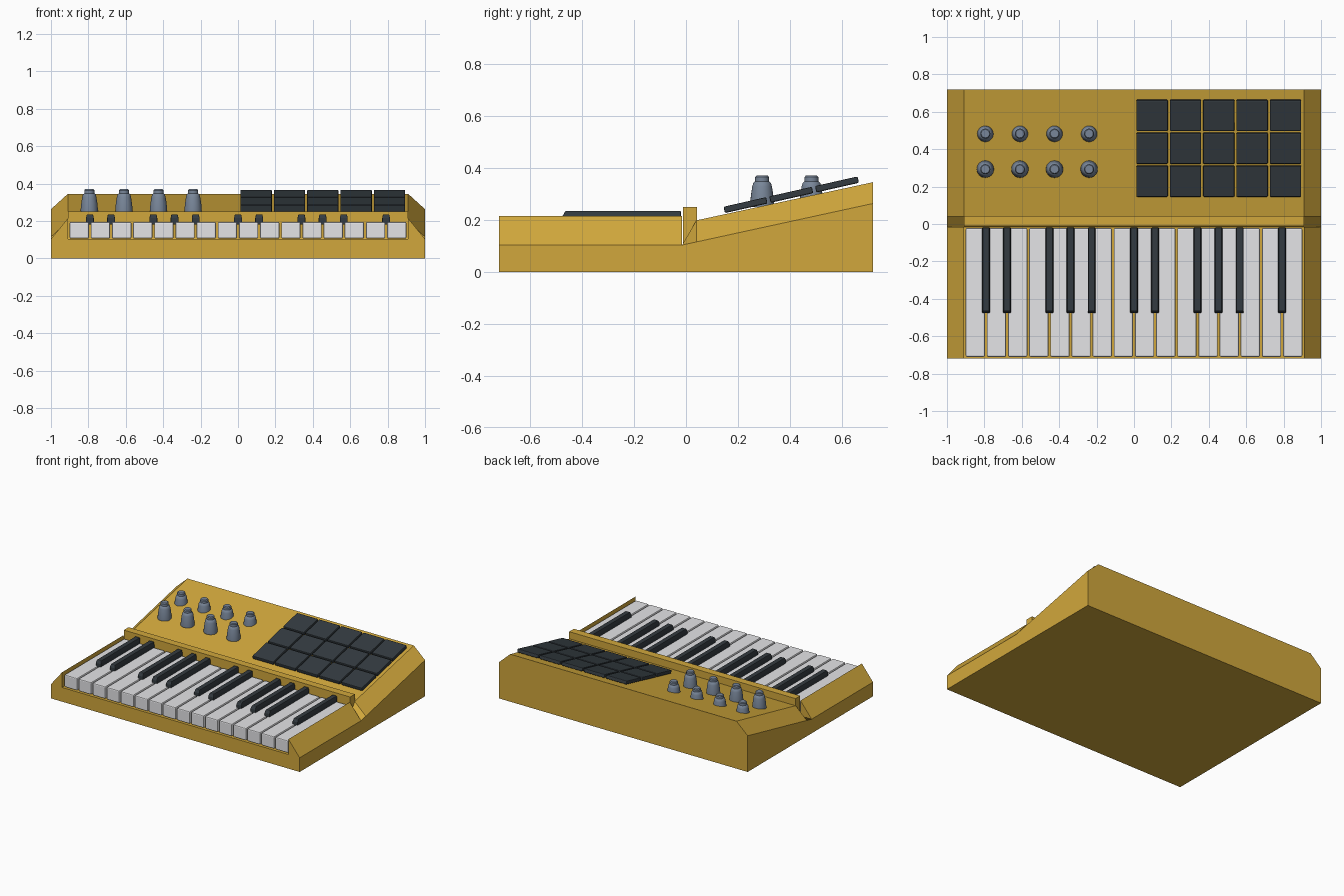
import bpy, bmesh, math
from mathutils import Matrix, Vector

if "Cube" in bpy.data.objects:
    bpy.data.objects.remove(bpy.data.objects["Cube"])


def mat(name, rgb):
    m = bpy.data.materials.new(name)
    m.diffuse_color = (*rgb, 1)
    m.use_nodes = True
    m.node_tree.nodes["Principled BSDF"].inputs["Base Color"].default_value = m.diffuse_color
    return m


GOLD = mat("mustard casing", (0.64, 0.39, 0.045))
WHITE = mat("white keys", (0.86, 0.86, 0.88))
DARK = mat("charcoal", (0.034, 0.044, 0.052))
GREY = mat("blue grey", (0.19, 0.24, 0.32))


def finish(name, bm, material, bevel=0, smooth=False):
    bmesh.ops.recalc_face_normals(bm, faces=bm.faces)
    me = bpy.data.meshes.new(name)
    bm.to_mesh(me)
    bm.free()
    ob = bpy.data.objects.new(name, me)
    bpy.context.collection.objects.link(ob)
    me.materials.append(material)
    if bevel:
        b = ob.modifiers.new("bevel", 'BEVEL')
        b.width, b.segments, b.limit_method = bevel, 2, 'ANGLE'
    if smooth:
        bpy.context.view_layer.objects.active = ob
        ob.select_set(True)
        bpy.ops.object.shade_smooth_by_angle(angle=math.radians(35))
        ob.select_set(False)
    return ob


def loft(name, sections, material, **kw):
    """Skin a row of closed sections with equal point counts."""
    bm = bmesh.new()
    rings = [[bm.verts.new(p) for p in s] for s in sections]
    n = len(rings[0])
    for a, b in zip(rings, rings[1:]):
        for i in range(n):
            j = (i + 1) % n
            bm.faces.new((a[i], a[j], b[j], b[i]))
    bm.faces.new(rings[0])
    bm.faces.new(rings[-1])
    return finish(name, bm, material, **kw)


def box(name, lo, hi, material, bevel=0, matrix=None):
    bm = bmesh.new()
    lo, hi = Vector(lo), Vector(hi)
    bmesh.ops.create_cube(bm, size=1, matrix=Matrix.Translation((lo + hi) / 2)
                          @ Matrix.Diagonal((*(hi - lo), 1)))
    if matrix:
        bm.transform(matrix)
    return finish(name, bm, material, bevel)


# casing: flat key bed in front, sloped panel with chamfered sides behind
X = 0.91
loft("casing", [[(-1, y, 0), (1, y, 0), (1, y, zo), (X, y, zi), (-X, y, zi), (-1, y, zo)]
                for y, zo, zi in ((-0.72, 0.103, 0.103), (-0.015, 0.103, 0.103),
                                  (0.04, 0.115, 0.198), (0.72, 0.263, 0.345))], GOLD)

# slanted cheeks beside the keys
for s, side in ((-1, "left"), (1, "right")):
    loft(side + "_cheek", [[(s, y, 0.103), (s * X, y, 0.103), (s * X, y, 0.214)]
                           for y in (-0.72, -0.015)], GOLD)

# raised bar between keys and panel
box("divider_bar", (-X, -0.012, 0.1), (X, 0.042, 0.25), GOLD)

# keys
PITCH = 1.81 / 16
for i in range(16):
    x = -0.905 + PITCH * (i + 0.5)
    box(f"white_key_{i + 1}", (x - 0.0515, -0.71, 0.106), (x + 0.0515, -0.022, 0.195), WHITE, 0.007)
for i in (1, 2, 4, 5, 6, 8, 9, 11, 12, 13, 15):
    x = -0.905 + PITCH * i
    loft(f"black_key_{i}", [
        [(x - w, y, z), (x + w, y, z), (x + w, -0.02, z), (x - w, -0.02, z)]
        for w, y, z in ((0.021, -0.475, 0.18), (0.021, -0.475, 0.215), (0.017, -0.464, 0.235))],
        DARK, bevel=0.003)

# drum pads, 5 x 3 on a slightly steeper slope than the panel
tilt = Matrix.Translation((0, 0.15, 0.226)) @ Matrix.Rotation(math.atan(0.226), 4, 'X')
for r in range(3):
    for c in range(5):
        x, y = 0.013 + 0.1782 * c, 0.1805 * r
        box(f"pad_{r + 1}_{c + 1}", (x, y, 0), (x + 0.168, y + 0.168, 0.025), DARK, 0.005, tilt)

# knobs: upright turned profile
PROFILE = ((0.046, 0.25), (0.046, 0.265), (0.043, 0.295), (0.038, 0.328), (0.034, 0.342),
           (0.027, 0.348), (0.027, 0.364), (0.022, 0.37))
for r, y in enumerate((0.293, 0.483)):
    for c in range(4):
        x = -0.795 + 0.185 * c
        loft(f"knob_{r + 1}_{c + 1}", [
            [(x + rad * math.cos(k * math.pi / 12), y + rad * math.sin(k * math.pi / 12), z)
             for k in range(24)] for rad, z in PROFILE], GREY, smooth=True)
